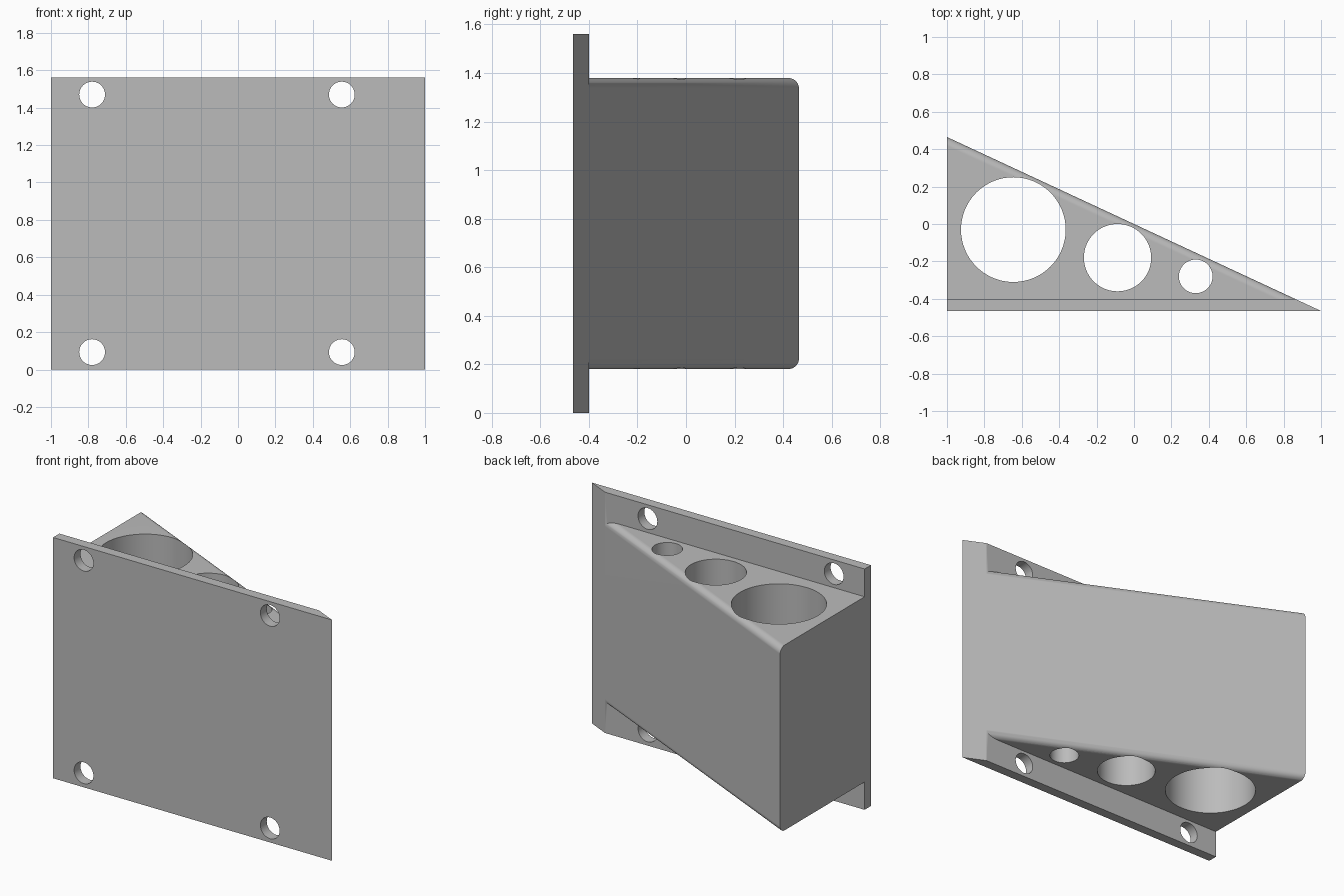
import bpy
import bmesh
import math
from mathutils import Matrix, Vector

cube = bpy.data.objects.get("Cube")
if cube:
    bpy.data.objects.remove(cube, do_unlink=True)

DEPTH = 0.465      # half depth of the wedge
HEIGHT = 1.56      # plate height
PLATE_Y = -0.4     # rear face of the mounting plate
FILLET = 0.042

grey = bpy.data.materials.new("plain_grey")
grey.use_nodes = True
colour = (0.5, 0.5, 0.5, 1)
grey.diffuse_color = colour
grey.node_tree.nodes["Principled BSDF"].inputs["Base Color"].default_value = colour


def slope_x(y):
    """x on the slanted face at depth y."""
    return -y / DEPTH


def make_object(name, bm):
    bmesh.ops.recalc_face_normals(bm, faces=bm.faces[:])
    mesh = bpy.data.meshes.new(name)
    bm.to_mesh(mesh)
    bm.free()
    mesh.materials.append(grey)
    obj = bpy.data.objects.new(name, mesh)
    bpy.context.collection.objects.link(obj)
    return obj


def prism(outline, z0, z1):
    bm = bmesh.new()
    face = bm.faces.new([bm.verts.new((x, y, z0)) for x, y in outline])
    ext = bmesh.ops.extrude_face_region(bm, geom=[face])
    top = [g for g in ext["geom"] if isinstance(g, bmesh.types.BMVert)]
    bmesh.ops.translate(bm, verts=top, vec=(0, 0, z1 - z0))
    return bm


def cylinder(name, centre, radius, length, segments, along_y=False):
    bm = bmesh.new()
    turn = Matrix.Rotation(math.pi / 2, 4, "X") if along_y else Matrix()
    bmesh.ops.create_cone(bm, cap_ends=True, segments=segments, radius1=radius,
                          radius2=radius, depth=length,
                          matrix=Matrix.Translation(Vector(centre)) @ turn)
    return make_object(name, bm)


def combine(target, tool, operation):
    mod = target.modifiers.new(operation.lower(), "BOOLEAN")
    mod.operation = operation
    mod.solver = "EXACT"
    mod.object = tool
    bpy.context.view_layer.objects.active = target
    bpy.ops.object.modifier_apply(modifier=mod.name)
    bpy.data.objects.remove(tool, do_unlink=True)


# Mounting plate with a slanted end
plate = prism([(-1, -DEPTH), (1, -DEPTH), (slope_x(PLATE_Y), PLATE_Y), (-1, PLATE_Y)], 0, HEIGHT)
holder = make_object("wedge_holder", plate)

# Wedge body, sunk into the plate, with rounded slanted edges
inner = PLATE_Y - 0.03
body = prism([(-1, inner), (slope_x(inner), inner), (-1, DEPTH)], 0.18, 1.38)
slanted = []
for e in body.edges:
    d = e.verts[1].co - e.verts[0].co
    if abs(d.x) > 0.1 and abs(d.y) > 0.1:
        slanted.append(e)
bmesh.ops.bevel(body, geom=slanted, offset=FILLET, offset_type="OFFSET",
                segments=8, profile=0.5, affect="EDGES")
combine(holder, make_object("wedge_body", body), "UNION")

# Three vertical tool holes, shrinking towards the thin end
for x, y, r in [(-0.645, -0.03, 0.28), (-0.088, -0.18, 0.18), (0.33, -0.28, 0.09)]:
    combine(holder, cylinder("tool_hole", (x, y, HEIGHT / 2), r, 2, 64), "DIFFERENCE")

# Four screw holes through the plate
for x in (-0.78, 0.555):
    for z in (0.093, 1.47):
        combine(holder, cylinder("screw_hole", (x, -0.43, z), 0.069, 0.3, 40, True), "DIFFERENCE")

# Smooth curved walls, crisp edges
bpy.ops.object.select_all(action="DESELECT")
holder.select_set(True)
bpy.context.view_layer.objects.active = holder
bpy.ops.object.shade_smooth_by_angle(angle=math.radians(30))
weighted = holder.modifiers.new("even_normals", "WEIGHTED_NORMAL")
weighted.keep_sharp = True
